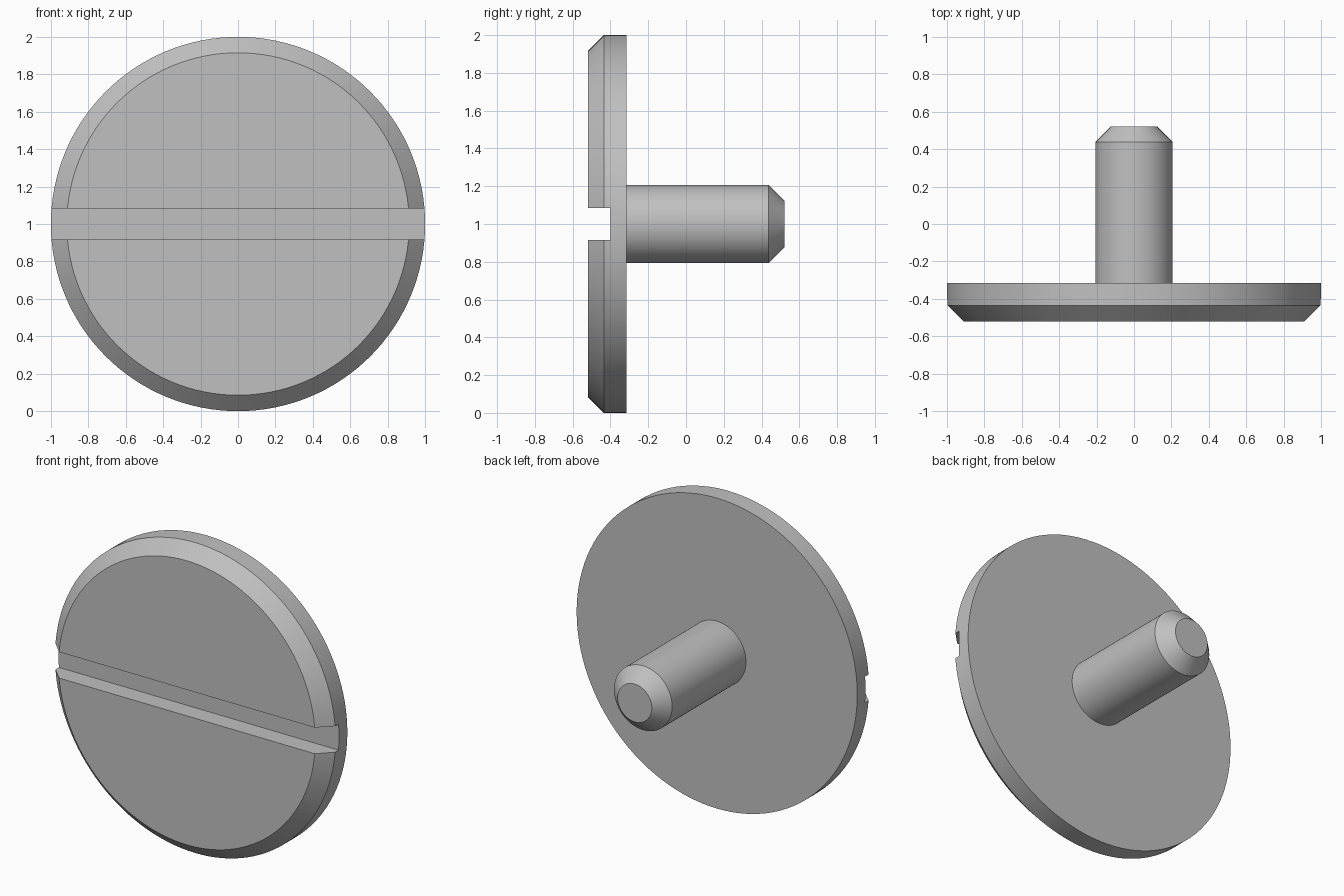
import bpy
import bmesh
from math import cos, sin, pi, radians

SEGMENTS = 128
CENTRE_Z = 1.0

default = bpy.data.objects.get("Cube")
if default:
    bpy.data.objects.remove(default, do_unlink=True)

# Plain grey metal
metal = bpy.data.materials.new("grey metal")
metal.use_nodes = True
GREY = (0.53, 0.53, 0.53, 1)
metal.diffuse_color = GREY
metal.node_tree.nodes["Principled BSDF"].inputs["Base Color"].default_value = GREY


def lathe(name, profile):
    """Turn (radius, y) points about the y axis and close both ends."""
    bm = bmesh.new()
    rings = []
    for r, y in profile:
        angles = [2 * pi * i / SEGMENTS for i in range(SEGMENTS)]
        rings.append([bm.verts.new((r * cos(a), y, CENTRE_Z + r * sin(a))) for a in angles])
    for a, b in zip(rings, rings[1:]):
        for i in range(SEGMENTS):
            j = (i + 1) % SEGMENTS
            bm.faces.new((a[i], a[j], b[j], b[i]))
    bm.faces.new(rings[0])
    bm.faces.new(rings[-1])
    bmesh.ops.recalc_face_normals(bm, faces=bm.faces)
    mesh = bpy.data.meshes.new(name)
    bm.to_mesh(mesh)
    bm.free()
    mesh.materials.append(metal)
    obj = bpy.data.objects.new(name, mesh)
    bpy.context.collection.objects.link(obj)
    return obj


def activate(obj):
    bpy.ops.object.select_all(action='DESELECT')
    obj.select_set(True)
    bpy.context.view_layer.objects.active = obj


# Bevelled head and chamfered shank in one turned body
screw = lathe("slotted_screw", [
    (0.915, -0.52), (1.0, -0.435), (1.0, -0.315),
    (0.207, -0.315), (0.207, 0.437), (0.122, 0.522),
])

# Straight slot across the head
bpy.ops.mesh.primitive_cube_add(size=1, location=(0, -0.6, CENTRE_Z))
cutter = bpy.context.object
cutter.name = "slot_cutter"
cutter.scale = (2.4, 0.4, 0.168)
cutter.hide_render = True
cutter.data.materials.append(metal)

activate(screw)
slot = screw.modifiers.new("slot", 'BOOLEAN')
slot.operation = 'DIFFERENCE'
slot.solver = 'EXACT'
slot.object = cutter
bpy.ops.object.modifier_apply(modifier=slot.name)
bpy.data.objects.remove(cutter, do_unlink=True)

# Smooth round sides with crisp edges
activate(screw)
bpy.ops.object.shade_smooth_by_angle(angle=radians(30))
